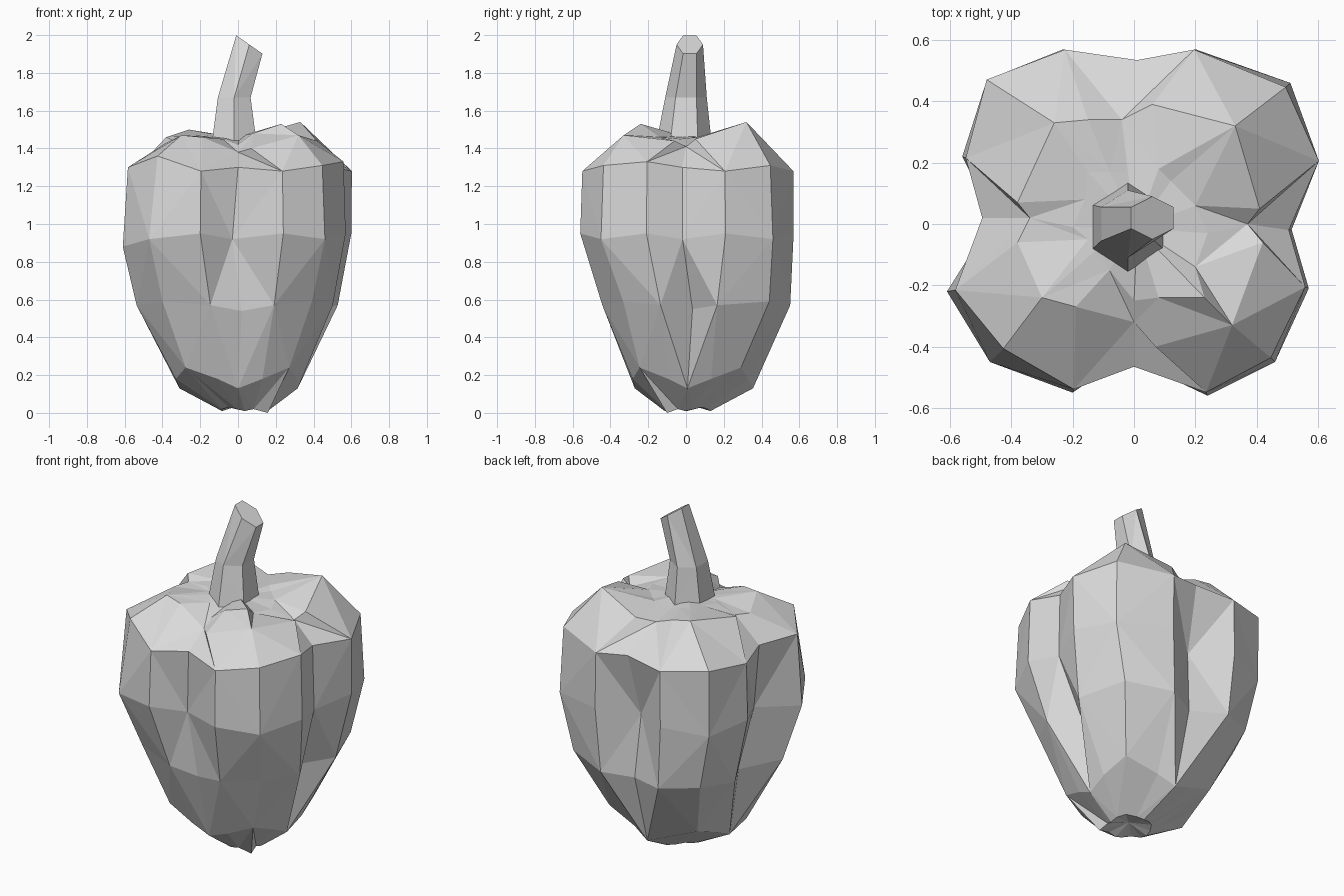
import bpy
import bmesh
from math import cos, sin, radians

cube = bpy.data.objects.get("Cube")
if cube:
    bpy.data.objects.remove(cube, do_unlink=True)

grey = bpy.data.materials.new("plain_light_grey")
grey.use_nodes = True
grey.diffuse_color = (0.7, 0.7, 0.7, 1)
grey.node_tree.nodes["Principled BSDF"].inputs["Base Color"].default_value = (0.7, 0.7, 0.7, 1)


def loft(name, rings, bottom_dent=0.0):
    """Skin a stack of equal-length point rings, fan both ends and keep flat facets."""
    bm = bmesh.new()
    loops = [[bm.verts.new(p) for p in ring] for ring in rings]
    n = len(loops[0])
    for level, (low, high) in enumerate(zip(loops, loops[1:])):
        for i in range(n):
            j = (i + 1) % n
            # Alternate the diagonals so that the facets mirror about each lobe
            if (i + level) % 2:
                bm.faces.new((low[i], low[j], high[j]))
                bm.faces.new((low[i], high[j], high[i]))
            else:
                bm.faces.new((low[i], low[j], high[i]))
                bm.faces.new((low[j], high[j], high[i]))
    for loop, lift in ((loops[0], bottom_dent), (loops[-1], 0.0)):
        centre = sum((v.co for v in loop[1:]), loop[0].co.copy()) / n
        centre.z += lift
        hub = bm.verts.new(centre)
        for i in range(n):
            bm.faces.new((loop[i], loop[(i + 1) % n], hub))
    bmesh.ops.recalc_face_normals(bm, faces=bm.faces)
    mesh = bpy.data.meshes.new(name)
    bm.to_mesh(mesh)
    bm.free()
    mesh.materials.append(grey)
    obj = bpy.data.objects.new(name, mesh)
    bpy.context.collection.objects.link(obj)
    return obj


# Four-lobed outline: each lobe is a notch, a flank, a corner and a flank
outline = [
    (0.51, -0.02), (0.6, 0.21), (0.51, 0.46), (0.2, 0.57),
    (0.01, 0.54), (-0.23, 0.57), (-0.48, 0.47), (-0.56, 0.22),
    (-0.5, 0.02), (-0.61, -0.22), (-0.47, -0.45), (-0.2, -0.55),
    (0.0, -0.47), (0.24, -0.56), (0.46, -0.45), (0.57, -0.21),
]

# Per level: heights and scales of (notch, flank, corner), then the offset
levels = [
    ((0.01, 0.02, 0.03), (0.24, 0.2, 0.18), (0.035, 0)),
    ((0.13, 0.18, 0.24), (0.62, 0.54, 0.59), (0, 0.02)),
    ((0.55, 0.57, 0.59), (0.78, 0.88, 0.85), (0, 0.05)),
    ((0.92, 0.95, 0.92), (0.92, 1, 1), (0, 0)),
    ((1.3, 1.28, 1.31), (0.99, 0.98, 0.97), (0, 0)),
]

# Natural irregularities: (level, point) -> shift
bumps = {
    (0, 14): (0.04, -0.02, -0.03),
    (2, 1): (0, -0.07, 0),
    (2, 11): (0.03, 0, 0),
    (2, 12): (0.02, -0.09, -0.01),
    (2, 13): (-0.02, 0, 0),
    (3, 0): (0.045, 0, 0),
    (3, 4): (-0.02, -0.06, 0),
    (3, 9): (0, 0, -0.07),
    (3, 12): (-0.03, 0, 0),
    (4, 1): (0.015, 0, 0),
    (4, 3): (0, 0.01, 0),
    (4, 5): (0, 0.01, 0),
    (4, 6): (-0.015, 0.015, 0),
    (4, 9): (0.015, 0, 0.02),
    (4, 10): (0.03, 0.03, 0.05),
    (4, 15): (0, 0, 0.05),
}
body_rings = []
for level, (heights, scales, (dx, dy)) in enumerate(levels):
    ring = []
    for i, (x, y) in enumerate(outline):
        kind = (0, 1, 2, 1)[i % 4]
        bx, by, bz = bumps.get((level, i), (0, 0, 0))
        s = scales[kind]
        ring.append((x * s + dx + bx, y * s + dy + by, heights[kind] + bz))
    body_rings.append(ring)

# Uneven shoulder crest, then the hollow that surrounds the stem
shoulder = [
    (0.37, 0.0, 1.41), (0.41, 0.05, 1.45), (0.33, 0.32, 1.54), (0.06, 0.39, 1.46),
    (-0.04, 0.34, 1.44), (-0.15, 0.34, 1.48), (-0.26, 0.33, 1.5), (-0.38, 0.07, 1.46),
    (-0.34, 0.02, 1.44), (-0.38, -0.06, 1.43), (-0.3, -0.24, 1.47), (-0.19, -0.27, 1.46),
    (0.0, -0.32, 1.38), (0.07, -0.4, 1.4), (0.32, -0.33, 1.47), (0.42, -0.06, 1.44),
]
hollow = [
    (0.24, -0.03, 1.45), (0.2, 0.06, 1.46), (0.12, 0.14, 1.46), (0.08, 0.18, 1.47),
    (-0.02, 0.17, 1.45), (-0.08, 0.17, 1.47), (-0.15, 0.17, 1.48), (-0.16, 0.08, 1.47),
    (-0.2, -0.01, 1.46), (-0.15, -0.05, 1.46), (-0.13, -0.09, 1.46), (-0.08, -0.15, 1.45),
    (0.0, -0.25, 1.42), (0.08, -0.24, 1.48), (0.23, -0.24, 1.53), (0.2, -0.14, 1.46),
]
body_rings += [shoulder, hollow]
loft("pepper_body", body_rings, bottom_dent=0.03)

# Leaning six-sided stem with a slanted cut end
stem_levels = [
    (-0.02, -0.01, 1.44, 0.135, 0.145, 0),
    (-0.02, 0.0, 1.67, 0.1, 0.11, 0),
    (0.06, 0.02, 1.95, 0.08, 0.07, -0.7),
]
stem_rings = []
for cx, cy, z, rx, ry, slope in stem_levels:
    ring = []
    for k in range(6):
        a = radians(60 * k - 90)
        ring.append((cx + rx * cos(a), cy + ry * sin(a), z + slope * rx * cos(a)))
    stem_rings.append(ring)
loft("stem", stem_rings)
